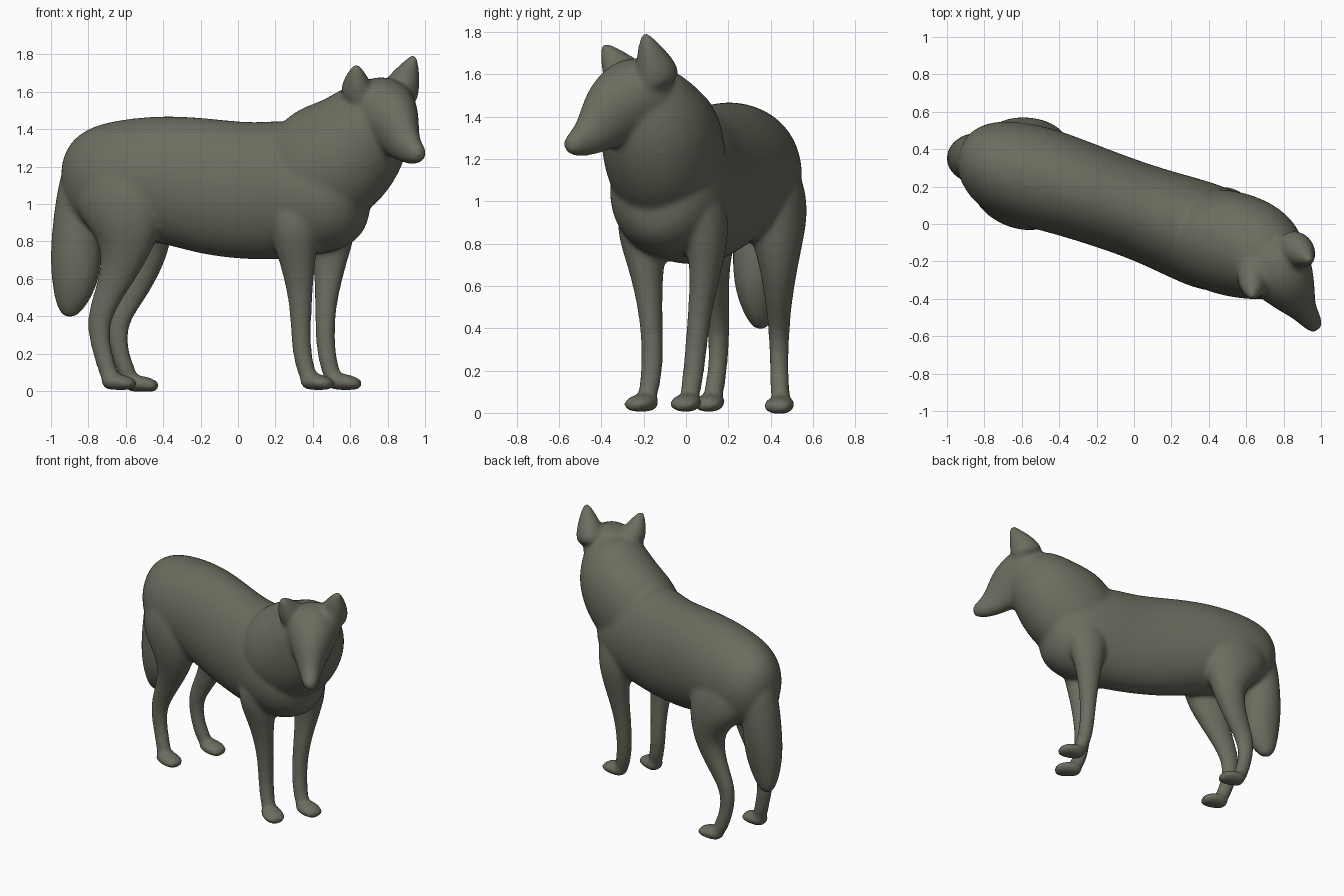
import bpy, bmesh, math
from mathutils import Vector

SIDES = 14
SWELL = 1.035   # makes up for the rounding of the tubes
bm = bmesh.new()


def loft(points, yaw):
    """Closed tube through (x, y, z, half_width, half_depth) stations."""
    a = math.radians(yaw)
    side = Vector((-math.sin(a), math.cos(a), 0))
    pos = [Vector(p[:3]) for p in points]
    rings = []
    for i, p in enumerate(points):
        t = (pos[min(i + 1, len(pos) - 1)] - pos[max(i - 1, 0)]).normalized()
        up = t.cross(side).normalized()
        ring = []
        for k in range(SIDES):
            u = 2 * math.pi * k / SIDES
            ring.append(bm.verts.new(pos[i] + (side * p[3] * math.cos(u) + up * p[4] * math.sin(u)) * SWELL))
        rings.append(ring)
    for r, s in zip(rings, rings[1:]):
        for k in range(SIDES):
            j = (k + 1) % SIDES
            bm.faces.new((r[k], r[j], s[j], s[k]))
    bm.faces.new(rings[0][::-1])
    bm.faces.new(rings[-1])


def paw(x, y, z, yaw):
    """Rounded foot pointing along yaw."""
    a = math.radians(yaw)
    stations = [(-.06, .036, .04, .03), (-.02, .042, .062, .046), (.04, .038, .074, .044),
                (.09, .031, .068, .036), (.13, .022, .045, .024)]
    loft([(x + d * math.cos(a), y + d * math.sin(a), z + h, w, r) for d, h, w, r in stations], yaw)


# Torso, rump to chest
loft([(-.93, .395, 1.10, .07, .10), (-.87, .375, 1.11, .17, .23), (-.75, .32, 1.12, .25, .305),
      (-.55, .26, 1.13, .275, .33), (-.38, .21, 1.135, .265, .34), (-.15, .13, 1.09, .255, .365),
      (.08, .05, 1.065, .255, .365), (.27, -.02, 1.08, .275, .375), (.45, -.09, 1.05, .285, .34),
      (.60, -.14, .98, .235, .245), (.69, -.17, .98, .11, .13)], -19)

# Neck and ruff
loft([(.20, .01, 1.11, .18, .24), (.32, -.03, 1.13, .25, .305), (.43, -.075, 1.18, .28, .33),
      (.55, -.115, 1.26, .285, .335), (.67, -.155, 1.38, .26, .28), (.735, -.20, 1.51, .205, .215),
      (.77, -.23, 1.59, .14, .13)], -30)

# Head and muzzle
loft([(.68, -.10, 1.53, .11, .11), (.73, -.18, 1.52, .19, .17), (.785, -.26, 1.50, .185, .185),
      (.84, -.35, 1.42, .135, .165), (.88, -.42, 1.34, .09, .12), (.92, -.48, 1.29, .065, .085),
      (.965, -.54, 1.265, .05, .055), (.985, -.57, 1.27, .028, .03)], -56)

# Ears, broad at the base and sloping back into the neck
for bx, by, tx, ty, tz in ((.655, -.24, .635, -.395, 1.75), (.835, -.12, .945, -.20, 1.80)):
    ear = []
    for f, w, d in ((0, .12, .13), (.45, .088, .095), (.75, .052, .052), (1, .015, .014)):
        ear.append((bx + (tx - bx) * f, by + (ty - by) * f, 1.53 + (tz - 1.53) * f, w, d))
    loft(ear, -56)

# Tail
loft([(-.80, .34, 1.30, .08, .08), (-.84, .36, 1.15, .12, .11), (-.86, .36, .95, .13, .125),
      (-.865, .345, .74, .125, .14), (-.87, .335, .60, .105, .132), (-.895, .345, .47, .07, .09),
      (-.915, .36, .39, .03, .035)], -19)

# Front legs
loft([(.36, -.10, 1.25, .10, .15), (.31, -.16, 1.07, .13, .17), (.30, -.205, .87, .135, .14),
      (.32, -.19, .68, .076, .092), (.337, -.165, .45, .052, .057), (.335, -.155, .22, .050, .051),
      (.37, -.18, .09, .048, .048), (.39, -.19, .04, .04, .04)], -19)
loft([(.46, -.02, 1.25, .10, .15), (.49, .05, 1.07, .12, .17), (.50, .095, .87, .11, .14),
      (.495, .10, .70, .074, .09), (.465, .06, .45, .053, .054), (.465, .04, .22, .051, .05),
      (.50, .02, .09, .048, .048), (.52, .01, .04, .04, .04)], -19)

# Hind legs
loft([(-.69, .25, 1.32, .10, .15), (-.66, .18, 1.17, .16, .23), (-.62, .135, 1.01, .165, .26),
      (-.59, .105, .85, .125, .185), (-.615, .12, .70, .085, .12), (-.675, .14, .55, .06, .08),
      (-.76, .158, .37, .048, .065), (-.725, .15, .20, .043, .05), (-.69, .13, .09, .048, .05),
      (-.67, .12, .04, .04, .04)], -19)
loft([(-.64, .33, 1.32, .10, .15), (-.61, .37, 1.17, .16, .23), (-.56, .405, 1.01, .165, .25),
      (-.50, .43, .85, .125, .165), (-.49, .44, .70, .09, .105), (-.565, .44, .52, .06, .077),
      (-.655, .44, .37, .046, .063), (-.635, .44, .20, .043, .047), (-.59, .445, .09, .048, .05),
      (-.57, .45, .04, .04, .04)], -19)

# Paws
paw(.395, -.19, .01, -32)
paw(.535, .01, .01, -15)
paw(-.67, .12, .01, -15)
paw(-.55, .45, 0, -12)

bmesh.ops.recalc_face_normals(bm, faces=bm.faces)
mesh = bpy.data.meshes.new("wolf")
bm.to_mesh(mesh)
bm.free()
wolf = bpy.data.objects.new("wolf", mesh)
bpy.context.collection.objects.link(wolf)

# Round the parts, fuse them into one skin, soften the joins
sub = wolf.modifiers.new("round", 'SUBSURF')
sub.levels = sub.render_levels = 2
fuse = wolf.modifiers.new("fuse", 'REMESH')
fuse.mode = 'VOXEL'
fuse.voxel_size = .014
fuse.use_smooth_shade = True
soft = wolf.modifiers.new("soften", 'SMOOTH')
soft.factor = .5
soft.iterations = 10

fur = bpy.data.materials.new("grey_green_fur")
fur.diffuse_color = (.15, .15, .115, 1)
mesh.materials.append(fur)
for p in mesh.polygons:
    p.use_smooth = True
